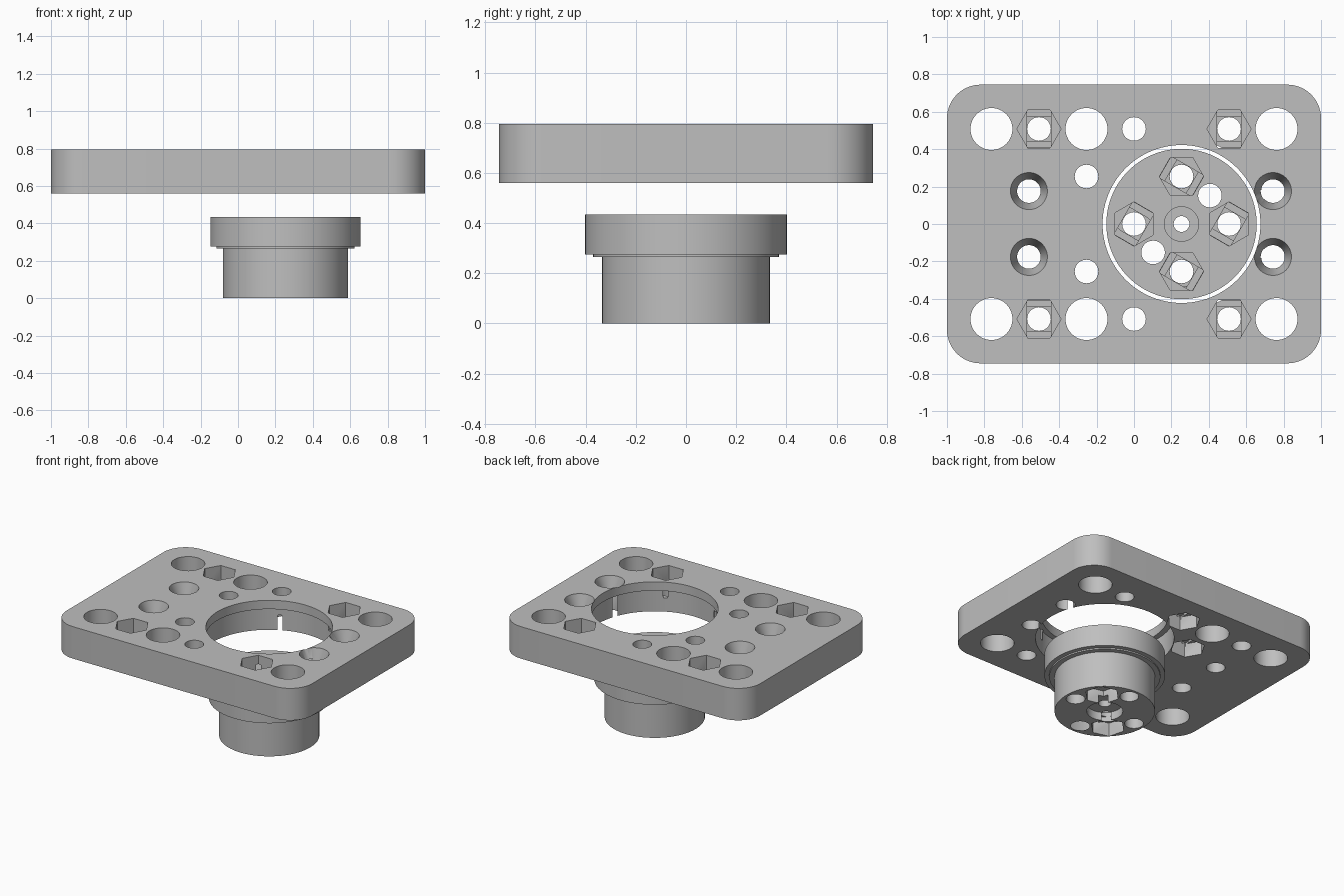
import bpy, bmesh, math
from math import cos, sin, pi

if "Cube" in bpy.data.objects:
    bpy.data.objects.remove(bpy.data.objects["Cube"])

P = 0.254             # hole pitch; the boss axis sits one pitch along +x
TOP, BOTTOM = 0.795, 0.56
BOLT, NUT = 0.063, 0.118

grey = bpy.data.materials.new("grey_plastic")
grey.use_nodes = True
colour = (0.52, 0.52, 0.52, 1)
grey.diffuse_color = colour
grey.node_tree.nodes["Principled BSDF"].inputs["Base Color"].default_value = colour


def loft(name, rings):
    """Closed solid through matching rings of points."""
    bm = bmesh.new()
    loops = [[bm.verts.new(p) for p in ring] for ring in rings]
    n = len(loops[0])
    for a, b in zip(loops, loops[1:]):
        for i in range(n):
            j = (i + 1) % n
            bm.faces.new((a[i], a[j], b[j], b[i]))
    bm.faces.new(loops[0][::-1])
    bm.faces.new(loops[-1])
    bmesh.ops.recalc_face_normals(bm, faces=bm.faces)
    mesh = bpy.data.meshes.new(name)
    bm.to_mesh(mesh)
    bm.free()
    mesh.materials.append(grey)
    ob = bpy.data.objects.new(name, mesh)
    bpy.context.collection.objects.link(ob)
    return ob


def turned(name, x, y, profile, sides=64, turn=0.0):
    """Solid of revolution about a vertical axis from (radius, z) pairs."""
    return loft(name, [[(x + r * cos(turn + 2 * pi * i / sides),
                         y + r * sin(turn + 2 * pi * i / sides), z)
                        for i in range(sides)] for r, z in profile])


def block(x, y, half_w, half_l, z0, z1, turn):
    """Rotated box cutter."""
    c, s = cos(turn), sin(turn)
    corners = [(-half_w, -half_l), (half_w, -half_l), (half_w, half_l), (-half_w, half_l)]
    return loft("cutter", [[(x + u * c - v * s, y + u * s + v * c, z)
                            for u, v in corners] for z in (z0, z1)])


def cut(target, cutter):
    cutter.hide_render = True
    mod = target.modifiers.new("cut", "BOOLEAN")
    mod.operation = "DIFFERENCE"
    mod.solver = "EXACT"
    mod.object = cutter
    bpy.context.view_layer.objects.active = target
    bpy.ops.object.modifier_apply(modifier=mod.name)
    bpy.data.objects.remove(cutter)


def hole(target, x, y, radius, sides=40):
    cut(target, turned("cutter", x, y, [(radius, -0.1), (radius, 1)], sides))


def nut_pocket(target, x, y, face, depth, up=1, turn=0.0, step_turn=0.0):
    """Hexagonal nut trap with two thin bridging steps and a bolt hole."""
    floor = face - up * depth
    zs = sorted((face + up * 0.05, floor))
    cut(target, turned("cutter", x, y, [(NUT, z) for z in zs], 6, turn))
    for k, half_l in ((1, NUT * 0.85), (2, BOLT + 0.002)):
        z0, z1 = sorted((floor + up * 0.02, floor - up * 0.01 * k))
        cut(target, block(x, y, BOLT + 0.002, half_l, z0, z1, turn + step_turn))
    hole(target, x, y, BOLT)


# Plate with rounded corners
outline = []
for k, (sx, sy) in enumerate(((1, 1), (-1, 1), (-1, -1), (1, -1))):
    for i in range(15):
        a = pi / 2 * (k + i / 14)
        outline.append((sx * 0.82 + 0.18 * cos(a), sy * 0.565 + 0.18 * sin(a)))
plate = loft("mounting_plate", [[(x, y, z) for x, y in outline] for z in (BOTTOM, TOP)])

# Stepped bore with a narrower lip at the top
cut(plate, turned("cutter", P, 0, [(0.461, 0.4), (0.461, 0.73)], 96))
cut(plate, turned("cutter", P, 0, [(0.422, 0.7), (0.422, 0.9)], 96))

# Plate holes, mirrored front to back
for side in (1, -1):
    for x in (-3 * P, -P, 3 * P):
        hole(plate, x, side * 2 * P, 0.112, 48)
    for x in (-2 * P, 2 * P):
        nut_pocket(plate, x, side * 2 * P, TOP, 0.125)
    for x, y in ((0, 2 * P), (-P, P)):
        nut_pocket(plate, x, side * y, BOTTOM, 0.1, up=-1)
    # Countersunk screw holes
    for x in (-0.562, 0.743):
        cut(plate, turned("cutter", x, side * 0.176,
                          [(BOLT, 0.4), (BOLT, TOP - 0.07), (0.099, TOP - 0.002), (0.099, 0.9)], 48))

# Round boss with flange
boss = turned("flanged_boss", P, 0,
              [(0.334, 0), (0.334, 0.265), (0.37, 0.265), (0.37, 0.275),
               (0.402, 0.275), (0.402, 0.435)], 96)

# Boss centre: recesses on both faces and a small pilot hole
cut(boss, turned("cutter", P, 0, [(0.12, -0.1), (0.12, 0.06)]))
cut(boss, turned("cutter", P, 0, [(0.092, 0.3), (0.092, 0.6)]))
hole(boss, P, 0, 0.042)

# Four nut traps on top, two underneath
for k in range(4):
    a = k * pi / 2
    nut_pocket(boss, P + P * cos(a), P * sin(a), 0.435, 0.13,
               turn=a + pi / 2, step_turn=pi / 3)
for s in (1, -1):
    nut_pocket(boss, P + s * 0.152, s * 0.152, 0, 0.1, up=-1, turn=pi / 4)

# Smooth the round walls, keep the edges sharp
for ob in (plate, boss):
    bpy.ops.object.select_all(action="DESELECT")
    ob.select_set(True)
    bpy.context.view_layer.objects.active = ob
    bpy.ops.object.shade_smooth_by_angle(angle=math.radians(30))
